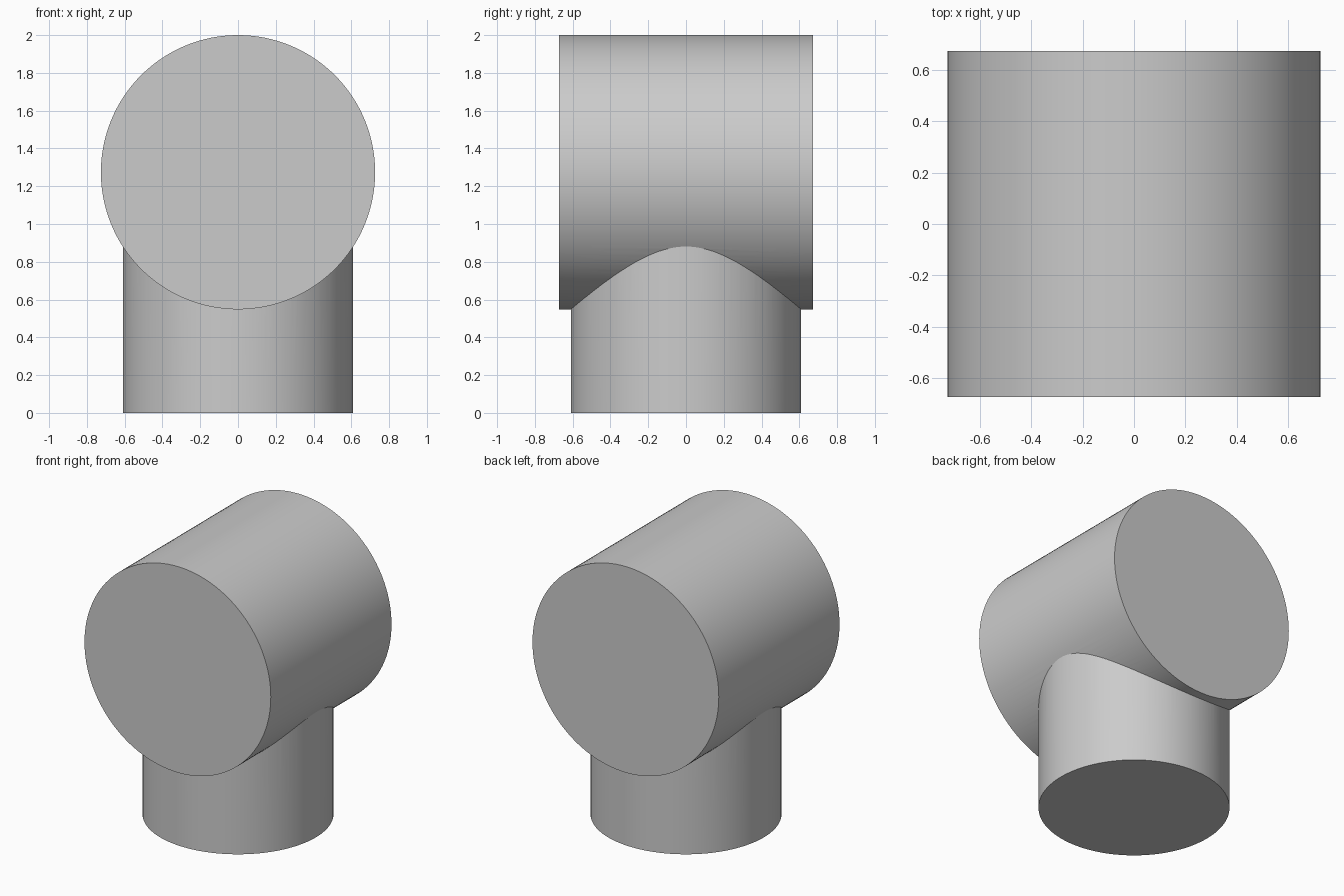
import bpy
import math

cube = bpy.data.objects.get("Cube")
if cube:
    bpy.data.objects.remove(cube, do_unlink=True)

DRUM_RADIUS, DRUM_LENGTH = 0.726, 1.344
STEM_RADIUS = 0.61
AXIS_Z = 2 - DRUM_RADIUS

# Plain grey material
grey = bpy.data.materials.new("light grey")
grey.use_nodes = True
colour = (0.6, 0.6, 0.6, 1)
grey.diffuse_color = colour
for node in grey.node_tree.nodes:
    if node.type == "BSDF_PRINCIPLED":
        node.inputs["Base Color"].default_value = colour


def cylinder(name, radius, depth, location, rotation=(0, 0, 0)):
    bpy.ops.mesh.primitive_cylinder_add(
        vertices=128, radius=radius, depth=depth,
        location=location, rotation=rotation)
    obj = bpy.context.object
    obj.name = name
    obj.data.materials.append(grey)
    return obj


# Upright stem, reaching up to the axis of the drum
stem = cylinder("stem", STEM_RADIUS, AXIS_Z, (0, 0, AXIS_Z / 2))

# Horizontal drum running front to back
drum = cylinder("pipe_tee", DRUM_RADIUS, DRUM_LENGTH, (0, 0, AXIS_Z),
                (math.pi / 2, 0, 0))

# Join both into one closed solid
union = drum.modifiers.new("union", "BOOLEAN")
union.operation = "UNION"
union.solver = "EXACT"
union.object = stem
bpy.ops.object.modifier_apply(modifier=union.name)
bpy.data.objects.remove(stem, do_unlink=True)

bpy.ops.object.shade_smooth_by_angle(angle=math.radians(30))
